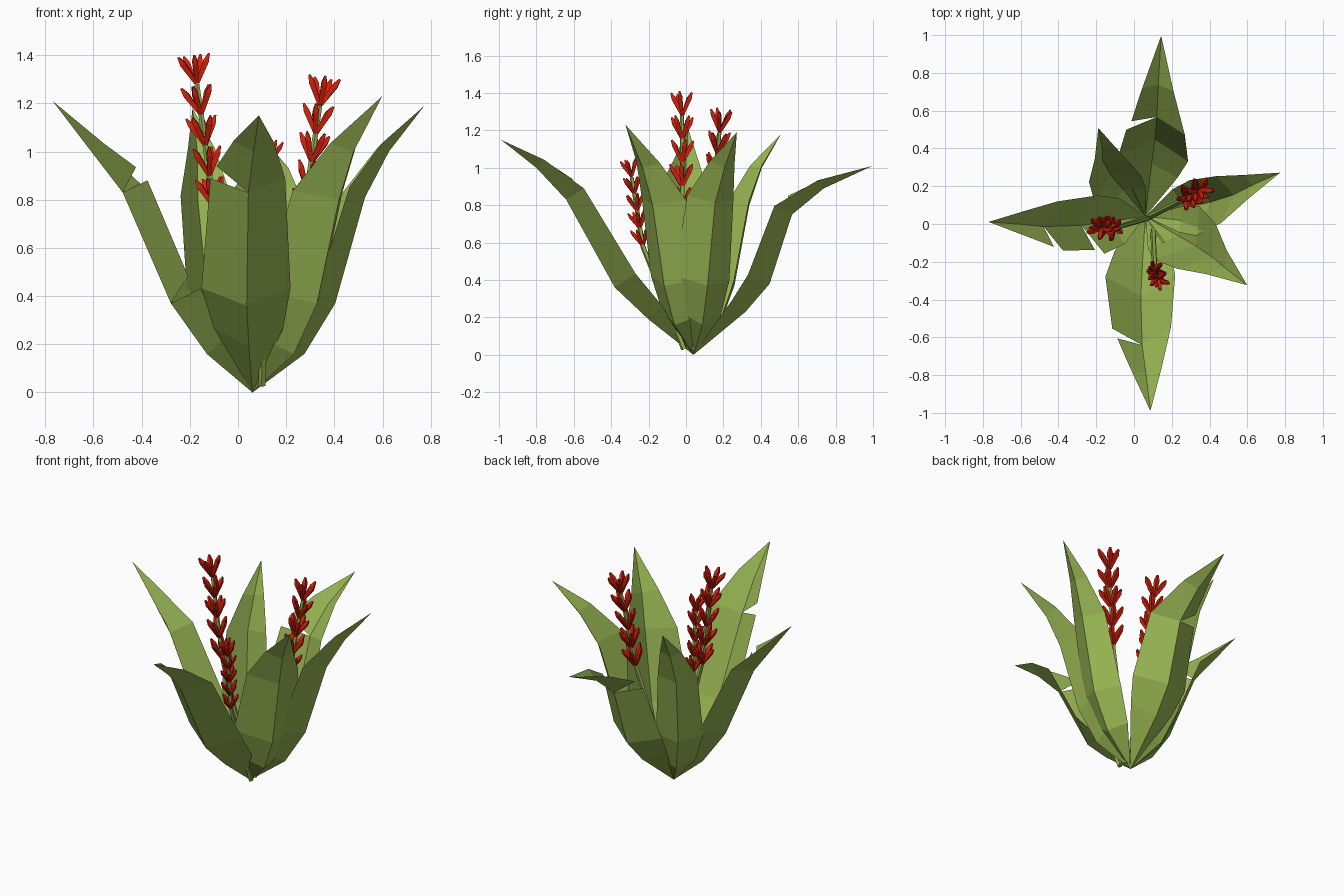
import bpy, bmesh, math
from mathutils import Vector

old = bpy.data.objects.get("Cube")
if old:
    bpy.data.objects.remove(old, do_unlink=True)


def make_material(name, colour):
    mat = bpy.data.materials.new(name)
    mat.use_nodes = True
    mat.diffuse_color = (*colour, 1)
    mat.node_tree.nodes["Principled BSDF"].inputs["Base Color"].default_value = (*colour, 1)
    return mat


GREEN = make_material("leaf green", (0.31, 0.46, 0.085))
RED = make_material("flower red", (0.65, 0.014, 0.004))
ROOT = Vector((0.06, 0.04, 0))
WIDTHS = (0, 0.78, 1, 0.84, 0.45, 0)
SWAY = (0, 0.6, 1, 1, 0.5, 0)
UP = Vector((0, 0, 1))


def finish(bm, name, *materials):
    mesh = bpy.data.meshes.new(name)
    bm.to_mesh(mesh)
    bm.free()
    for mat in materials:
        mesh.materials.append(mat)
    obj = bpy.data.objects.new(name, mesh)
    bpy.context.collection.objects.link(obj)
    return obj


def leaf(name, azimuth, half_width, keel, sway=0, fold=(0.7, 0.7), torn_side=0, torn_rows=()):
    """Keel-folded blade; keel holds (reach, height) pairs, sway bends it sideways,
    fold lifts its left and right edges, torn rows get a notch."""
    bm = bmesh.new()
    angle = math.radians(azimuth)
    out = Vector((math.cos(angle), math.sin(angle), 0))
    left = UP.cross(out)
    path = [ROOT] + [ROOT + out * r + UP * z for r, z in keel]
    path = [p + left * sway * s for p, s in zip(path, SWAY)]
    spine = [bm.verts.new(p) for p in path]
    for side, lift in zip((1, -1), fold):
        ends, starts = [spine[0]], [spine[0]]
        for i in range(1, len(path) - 1):
            along = (path[i + 1] - path[i - 1]).normalized()
            inward = along.cross(left).normalized()
            if inward.dot(out) > 0:
                inward = -inward
            w = half_width * WIDTHS[i]
            edge = path[i] + left * side * w + inward * w * lift
            ends.append(bm.verts.new(edge))
            if side == torn_side and i in torn_rows:
                # the blade above the tear starts further along and narrower
                upper = path[i] + (edge - path[i]) * 0.85 + along * 0.07
                starts.append(bm.verts.new(upper))
            else:
                starts.append(ends[-1])
        ends.append(spine[-1])
        for i in range(len(path) - 1):
            ring = [spine[i], spine[i + 1], ends[i + 1], starts[i]]
            ring = list(dict.fromkeys(ring))
            bm.faces.new(ring if side < 0 else ring[::-1])
    return finish(bm, name, GREEN)


def tube(bm, points, radii, sides, material):
    """Flat-sided closed tube through the points."""
    rings = []
    for i, p in enumerate(points):
        d = (points[min(i + 1, len(points) - 1)] - points[max(i - 1, 0)]).normalized()
        a = d.orthogonal().normalized()
        b = d.cross(a)
        turns = [math.tau * k / sides for k in range(sides)]
        rings.append([bm.verts.new(p + (a * math.cos(t) + b * math.sin(t)) * radii[i])
                      for t in turns])
    faces = [bm.faces.new(rings[0][::-1]), bm.faces.new(rings[-1])]
    for low, high in zip(rings, rings[1:]):
        for k in range(sides):
            n = (k + 1) % sides
            faces.append(bm.faces.new((low[k], low[n], high[n], high[k])))
    for f in faces:
        f.material_index = material


def flower_spike(name, bottom, middle, top, size, whorls=5, petals=5):
    """Thin stem whose upper part, from middle to top, carries whorls of petals."""
    bm = bmesh.new()
    bottom, middle, top = Vector(bottom), Vector(middle), Vector(top)
    tube(bm, [bottom, middle, top], [0.016, 0.014, 0.011], 5, 0)
    axis = (top - middle).normalized()
    a = axis.orthogonal().normalized()
    b = axis.cross(a)
    for w in range(whorls):
        centre = middle.lerp(top, w / (whorls - 1))
        for k in range(petals):
            t = math.tau * (k + 0.3 * w) / petals
            outward = a * math.cos(t) + b * math.sin(t)
            tip = outward * (0.068 if k % 2 else 0.06) + axis * 0.12
            points = [centre + tip * f * size for f in (0.05, 0.75, 1)]
            tube(bm, points, [0.011 * size, 0.017 * size, 0.006 * size], 4, 1)
    return finish(bm, name, GREEN, RED)


# Rosette of six folded leaves
leaf("front_leaf", -88.5, 0.185,
     [(.24, .19), (.42, .36), (.68, .83), (.84, 1.0), (1.03, 1.15)],
     -.035, torn_side=-1, torn_rows=(3,))
leaf("right_leaf", 182, 0.155,
     [(.19, .16), (.34, .37), (.54, .83), (.67, 1.0), (.83, 1.21)],
     .035, (.85, .65), 1, (2, 3))
leaf("back_leaf", 85, 0.185,
     [(.28, .23), (.41, .38), (.53, .75), (.70, .89), (.96, 1.01)],
     -.015, (.6, .6), 1, (3,))
leaf("left_leaf", 18, 0.145,
     [(.22, .16), (.35, .37), (.48, .81), (.59, 1.0), (.75, 1.19)], -.035, (.5, .95))
leaf("front_left_leaf", -34, 0.185,
     [(.20, .16), (.31, .37), (.42, .8), (.50, 1.0), (.65, 1.23)], .02, (.6, .85))
leaf("back_right_leaf", 118, 0.14,
     [(.18, .16), (.28, .37), (.37, .8), (.43, 1.0), (.53, 1.18)], .06, (.6, .6))

# Three flower spikes
flower_spike("tall_flower_spike", (.07, .03, .03), (-.1, -.02, .77), (-.17, -.02, 1.28), 1)
flower_spike("left_flower_spike", (.09, .04, .03), (.27, .13, .72), (.34, .18, 1.19), 1)
flower_spike("front_flower_spike", (.1, -.01, .03), (.11, -.23, .58), (.13, -.29, .95), .78)
